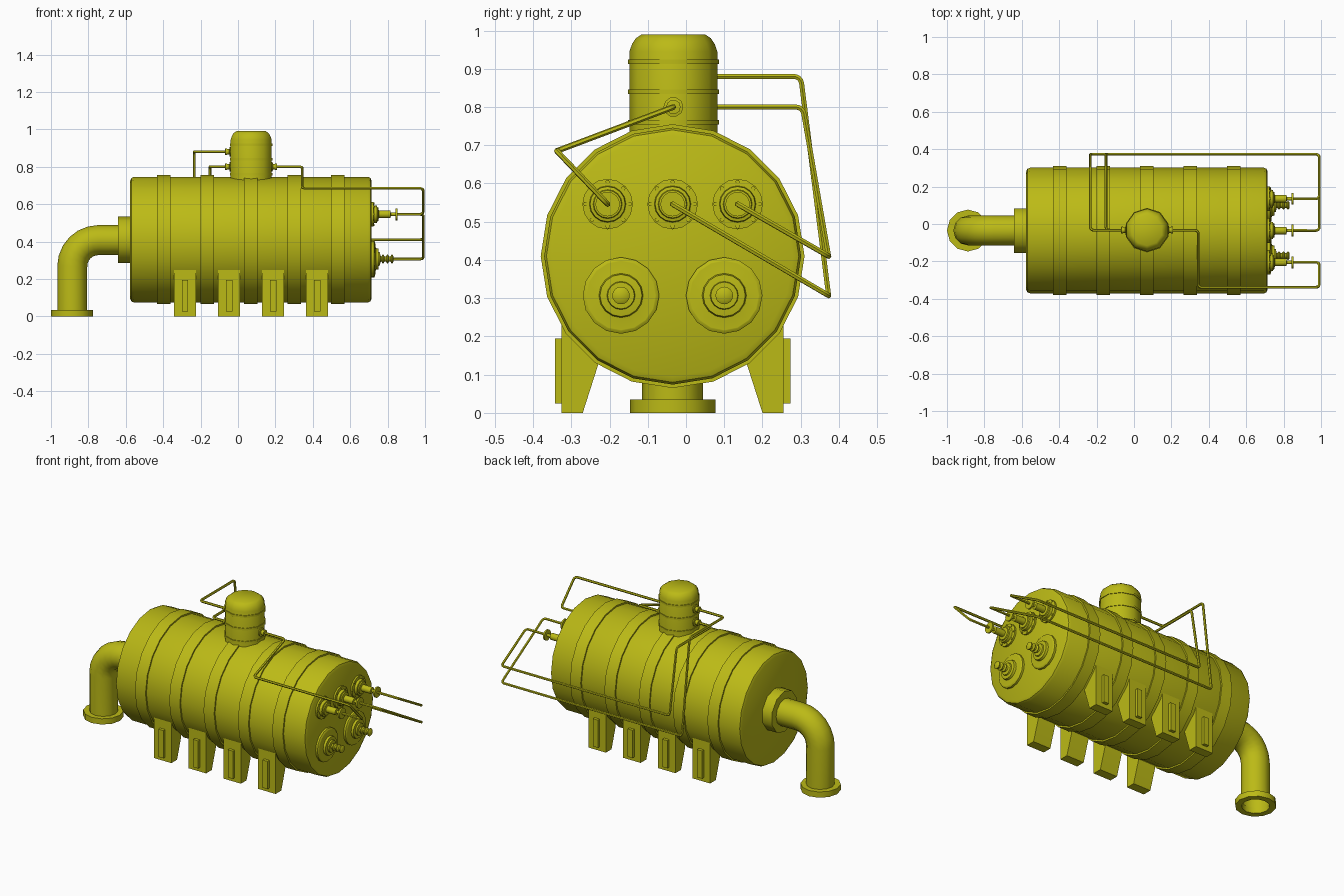
import bpy, bmesh
from math import sin, cos, pi, tan, radians
from mathutils import Vector

if "Cube" in bpy.data.objects:
    bpy.data.objects.remove(bpy.data.objects["Cube"])

mat = bpy.data.materials.new("olive_yellow")
mat.diffuse_color = (0.5, 0.49, 0.008, 1)
mat.use_nodes = True
mat.node_tree.nodes["Principled BSDF"].inputs["Base Color"].default_value = mat.diffuse_color
YC, ZC = -0.035, 0.41          # tank axis


def finish(name, me, angle=40):
    me.materials.clear()
    me.materials.append(mat)
    me.shade_smooth()
    me.set_sharp_from_angle(angle=radians(angle))
    ob = bpy.data.objects.new(name, me)
    bpy.context.collection.objects.link(ob)
    return ob


def lathe(name, profile, centre, axis='X', sides=16, phase=0.0, closed=False, flip=1):
    """Revolve (radius, distance) pairs about an axis through centre."""
    bm = bmesh.new()
    c = Vector(centre)
    rings = []
    for r, t in profile:
        ring = []
        for i in range(sides):
            a = 2 * pi * i / sides + phase
            u, v, t2 = r * cos(a), r * sin(a), t * flip
            ring.append(bm.verts.new(c + Vector((t2, u, v) if axis == 'X' else (u, v, t2))))
        rings.append(ring)
    pairs = list(zip(rings, rings[1:]))
    if closed:
        pairs.append((rings[-1], rings[0]))
    else:
        bm.faces.new(rings[0])
        bm.faces.new(rings[-1])
    for p, q in pairs:
        for i in range(sides):
            j = (i + 1) % sides
            bm.faces.new((p[i], p[j], q[j], q[i]))
    bmesh.ops.recalc_face_normals(bm, faces=bm.faces)
    me = bpy.data.meshes.new(name)
    bm.to_mesh(me)
    bm.free()
    return finish(name, me)


def pipe(name, pts, radius, fillet, res=1, steps=4):
    """Round pipe along a path whose corners are filleted."""
    pts = [Vector(p) for p in pts]
    path = [pts[0]]
    for a, b, c in zip(pts, pts[1:], pts[2:]):
        d1, d2 = (a - b).normalized(), (c - b).normalized()
        half = d1.angle(d2) / 2
        rad = fillet * tan(half)
        o = b + (d1 + d2).normalized() * (fillet / cos(half))
        s, e = b + d1 * fillet - o, b + d2 * fillet - o
        sweep = s.angle(e)
        for k in range(steps + 1):
            f = k / steps
            path.append(o + (s * sin((1 - f) * sweep) + e * sin(f * sweep)) / sin(sweep))
    path.append(pts[-1])
    cu = bpy.data.curves.new(name + "_path", 'CURVE')
    cu.dimensions = '3D'
    cu.bevel_depth, cu.bevel_resolution = radius, res
    sp = cu.splines.new('POLY')
    sp.points.add(len(path) - 1)
    for p, co in zip(sp.points, path):
        p.co = (*co, 1)
    tmp = bpy.data.objects.new(name + "_tmp", cu)
    bpy.context.collection.objects.link(tmp)
    bpy.context.view_layer.update()
    dg = bpy.context.evaluated_depsgraph_get()
    me = bpy.data.meshes.new_from_object(tmp.evaluated_get(dg))
    bpy.data.objects.remove(tmp)
    me.name = name
    return finish(name, me, 50)


def prism(name, yz, x0, x1):
    """Extrude a y-z outline along x."""
    bm = bmesh.new()
    f = bm.faces.new([bm.verts.new((x0, y, z)) for y, z in yz])
    g = bmesh.ops.extrude_face_region(bm, geom=[f])['geom']
    bmesh.ops.translate(bm, vec=(x1 - x0, 0, 0), verts=[v for v in g if isinstance(v, bmesh.types.BMVert)])
    bmesh.ops.recalc_face_normals(bm, faces=bm.faces)
    me = bpy.data.meshes.new(name)
    bm.to_mesh(me)
    bm.free()
    return finish(name, me, 20)


# Tank body and straps
lathe("tank_body", [(.315, -.577), (.33, -.57), (.336, -.555), (.336, .695), (.33, .708), (.315, .715)],
      (0, YC, ZC), sides=20)
for i in range(5):
    x = -.397 + i * .2325
    lathe(f"tank_strap_{i}", [(.33, -.036), (.345, -.036), (.345, .036), (.33, .036)],
          (x, YC, ZC), sides=20, closed=True)

# Dome with thin hoops
DX, DY = .07, -.033
lathe("dome", [(.115, .68), (.115, .945), (.108, .965), (.098, .98), (.083, .99)],
      (DX, DY, 0), 'Z', 10, pi / 2)
for i, z in enumerate((.76, .84, .918)):
    lathe(f"dome_hoop_{i}", [(.112, -.006), (.119, -.006), (.119, .006), (.112, .006)],
          (DX, DY, z), 'Z', 10, pi / 2, closed=True)

# Support legs, mirrored across the tank axis
for i in range(4):
    x = -.283 + i * .2355
    for side, s in (("front", -1), ("back", 1)):
        leg = [(.29, 0), (.235, 0), (.195, .125), (.195, .25), (.29, .25)]
        prism(f"leg_{side}_{i}", [(YC + s * y, z) for y, z in leg], x - .059, x + .059)
        rib = [(.285, .025), (.308, .025), (.308, .195), (.285, .195)]
        prism(f"leg_rib_{side}_{i}", [(YC + s * y, z) for y, z in rib], x - .017, x + .017)

# Outlet: collar, elbow and hollow foot flange
lathe("outlet_collar", [(.125, -.642), (.125, -.56)], (0, YC, ZC), sides=10, phase=pi / 10)
pipe("outlet_elbow", [(-.6, YC, .408), (-.886, YC, .408), (-.886, YC, .01)], .08, .14, res=4, steps=6)
lathe("outlet_foot", [(.112, 0), (.112, .035), (.076, .035), (.076, 0)],
      (-.888, YC, 0), 'Z', 12, closed=True)

# Lower hatches with ribbed spigots
hatch = [(.1, -.01), (.1, .012), (.092, .018), (.09, .018), (.058, .022), (.055, .035), (.048, .036), (.037, .037),
         (.035, .045), (.016, .046)]
for k in range(3):
    t = .052 + k * .024
    hatch += [(.014, t), (.023, t + .006), (.023, t + .011), (.014, t + .017)]
for i, y in enumerate((-.17, .1)):
    lathe(f"hatch_{i}", hatch, (.715, y, .307), sides=16)

# Upper valve ports with bolted flanges
port = [(.066, -.01), (.066, .01), (.048, .012), (.046, .028), (.038, .03), (.036, .036), (.02, .038), (.02, .1),
        (.009, .102), (.009, .128), (.032, .128), (.032, .138), (.009, .138)]
for i, y in enumerate((-.205, YC, .135)):
    lathe(f"port_{i}", port, (.715, y, .546), sides=16)
    for k in range(8):
        a = k * pi / 4
        lathe(f"port_{i}_bolt_{k}", [(.006, .005), (.006, .015)],
              (.715, y + .058 * cos(a), .546 + .058 * sin(a)), sides=6)

# Dome pipe fittings
fitting = [(.026, -.01), (.026, .007), (.015, .009), (.015, .02), (.019, .02), (.019, .03), (.009, .031)]
for i, (x, z, s) in enumerate(((.178, .8, 1), (-.038, .88, -1), (-.038, .8, -1))):
    lathe(f"dome_fitting_{i}", fitting, (x, DY, z), sides=10, flip=s)

# Feed pipes from dome to ports
E = .99
pipe("feed_pipe_front", [(.18, DY, .8), (.343, DY, .8), (.343, -.338, .685), (E, -.338, .685),
                         (E, -.205, .546), (.85, -.205, .546)], .0075, .018)
pipe("feed_pipe_back_high", [(-.04, DY, .88), (-.234, DY, .88), (-.234, .3, .88), (-.234, .373, .307),
                             (E, .373, .307), (E, YC, .546), (.85, YC, .546)], .0075, .018)
pipe("feed_pipe_back_low", [(-.04, DY, .8), (-.15, DY, .8), (-.15, .305, .8), (-.15, .373, .41),
                            (E, .373, .41), (E, .135, .546), (.85, .135, .546)], .0075, .018)
